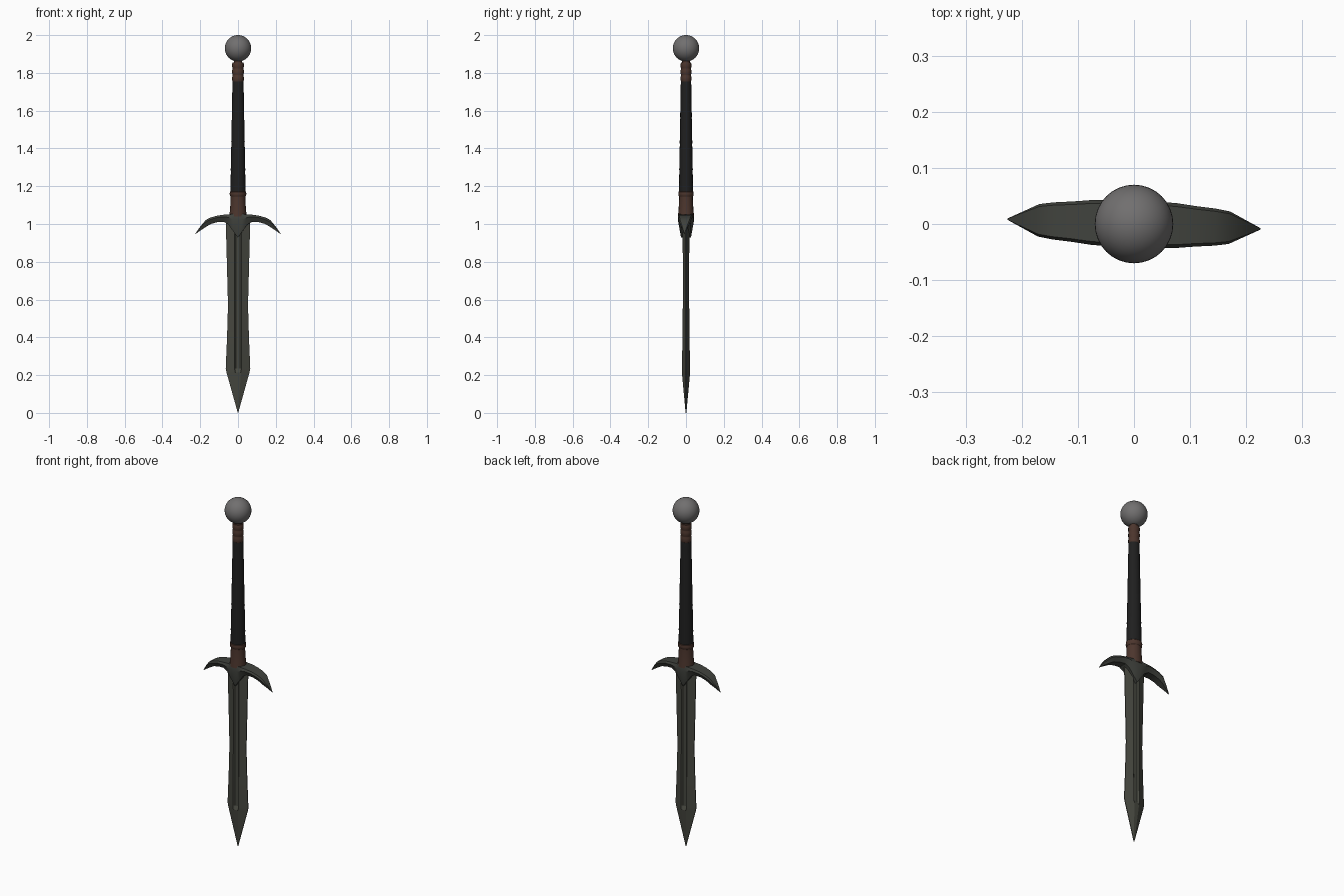
import bpy, bmesh, math
from mathutils import Matrix

if "Cube" in bpy.data.objects:
    bpy.data.objects.remove(bpy.data.objects["Cube"])


def material(name, rgb):
    m = bpy.data.materials.new(name)
    m.diffuse_color = (*rgb, 1)
    m.use_nodes = True
    m.node_tree.nodes["Principled BSDF"].inputs["Base Color"].default_value = m.diffuse_color
    return m


STEEL = material("dark olive steel", (0.062, 0.064, 0.051))
GUARD = material("guard steel", (0.052, 0.055, 0.047))
BLACK = material("black leather", (0.014, 0.014, 0.014))
BROWN = material("brown leather", (0.072, 0.036, 0.026))
GREY = material("grey pommel metal", (0.165, 0.16, 0.16))


def finish(name, bm, mat, angle):
    bmesh.ops.remove_doubles(bm, verts=bm.verts, dist=0.0002)
    bmesh.ops.recalc_face_normals(bm, faces=bm.faces)
    me = bpy.data.meshes.new(name)
    bm.to_mesh(me)
    bm.free()
    me.materials.append(mat)
    ob = bpy.data.objects.new(name, me)
    bpy.context.collection.objects.link(ob)
    bpy.ops.object.select_all(action='DESELECT')
    ob.select_set(True)
    bpy.context.view_layer.objects.active = ob
    bpy.ops.object.shade_smooth_by_angle(angle=math.radians(angle))
    return ob


def loft(name, sections, mat, angle=25):
    """Skin a list of equal-length closed loops and cap both ends."""
    bm = bmesh.new()
    loops = [[bm.verts.new(p) for p in s] for s in sections]
    n = len(loops[0])
    for a, b in zip(loops, loops[1:]):
        for i in range(n):
            j = (i + 1) % n
            bm.faces.new((a[i], a[j], b[j], b[i]))
    bm.faces.new(loops[0])
    bm.faces.new(loops[-1])
    return finish(name, bm, mat, angle)


def lathe(name, profile, mat, sides=16, angle=35):
    """Slightly oval turned part from (radius, height) pairs."""
    rings = [[(r * math.cos(2 * math.pi * i / sides),
               0.93 * r * math.sin(2 * math.pi * i / sides), z)
              for i in range(sides)] for r, z in profile]
    return loft(name, rings, mat, angle)


# Blade: ridged cross-section with a sunken fuller on each face
def blade_section(z, w, ridge, t, groove, gt):
    half = [(w, 0.002), (ridge, t), (groove, gt),
            (-groove, gt), (-ridge, t), (-w, 0.002)]
    return [(x, y, z) for x, y in half] + [(x, -y, z) for x, y in reversed(half)]


loft("blade", [
    blade_section(0.0, 0.001, 0.0006, 0.001, 0.0003, 0.001),
    blade_section(0.215, 0.061, 0.016, 0.022, 0.010, 0.022),
    blade_section(0.235, 0.065, 0.018, 0.021, 0.011, 0.012),
    blade_section(0.40, 0.058, 0.018, 0.019, 0.011, 0.011),
    blade_section(0.57, 0.053, 0.018, 0.017, 0.011, 0.010),
    blade_section(0.80, 0.059, 0.018, 0.017, 0.011, 0.010),
    blade_section(1.02, 0.065, 0.018, 0.018, 0.011, 0.011),
], STEEL, 15)

# Crossguard: drooping arms and a pointed centre, as (x, top, bottom, half depth)
arm = [(0.0, 1.052, 0.928, 0.042), (0.025, 1.052, 0.962, 0.042),
       (0.05, 1.051, 0.997, 0.041), (0.075, 1.049, 1.012, 0.040),
       (0.11, 1.044, 1.010, 0.036), (0.145, 1.034, 1.000, 0.033),
       (0.17, 1.021, 0.985, 0.029), (0.20, 0.986, 0.965, 0.014),
       (0.226, 0.948, 0.946, 0.001)]
full = [(-x, *r) for x, *r in reversed(arm[1:])] + arm


def guard_section(x, top, bot, d):
    low = max(d * 0.62, 0.0005)
    mid = top - 0.3 * (top - bot)
    return [(x, -d * 0.85, top), (x, d * 0.85, top), (x, d, mid),
            (x, low, bot), (x, -low, bot), (x, -d, mid)]


guard = loft("crossguard", [guard_section(*s) for s in full], GUARD, 30)
guard.data.transform(Matrix.Rotation(math.radians(-2.2), 4, 'Z'))

# Lower brown collar with a rolled rim
lathe("lower_collar", [(0.046, 1.04), (0.042, 1.08), (0.039, 1.13), (0.039, 1.145),
                       (0.043, 1.15), (0.044, 1.16), (0.043, 1.17), (0.038, 1.175)], BROWN)

# Black grip with faint wrap ridges and a taper
grip, turns = [], 12
for i in range(turns * 2 + 1):
    k = i / (turns * 2)
    grip.append((0.040 - 0.011 * k + (0.0008 if i % 2 else 0), 1.17 + 0.585 * k))
lathe("grip", grip, BLACK)

# Upper brown wrap with three rings
wrap = [(0.027, 1.75)]
for i in range(3):
    z = 1.755 + i * 0.035
    wrap += [(0.028, z), (0.0305, z + 0.006), (0.0305, z + 0.024), (0.028, z + 0.031)]
lathe("upper_wrap", wrap, BROWN)

# Neck and ball pommel
lathe("pommel_neck", [(0.022, 1.85), (0.022, 1.885)], BROWN)
bm = bmesh.new()
bmesh.ops.create_uvsphere(bm, u_segments=32, v_segments=20, radius=0.07,
                          matrix=Matrix.Translation((0, 0, 1.93)))
finish("pommel", bm, GREY, 40)
